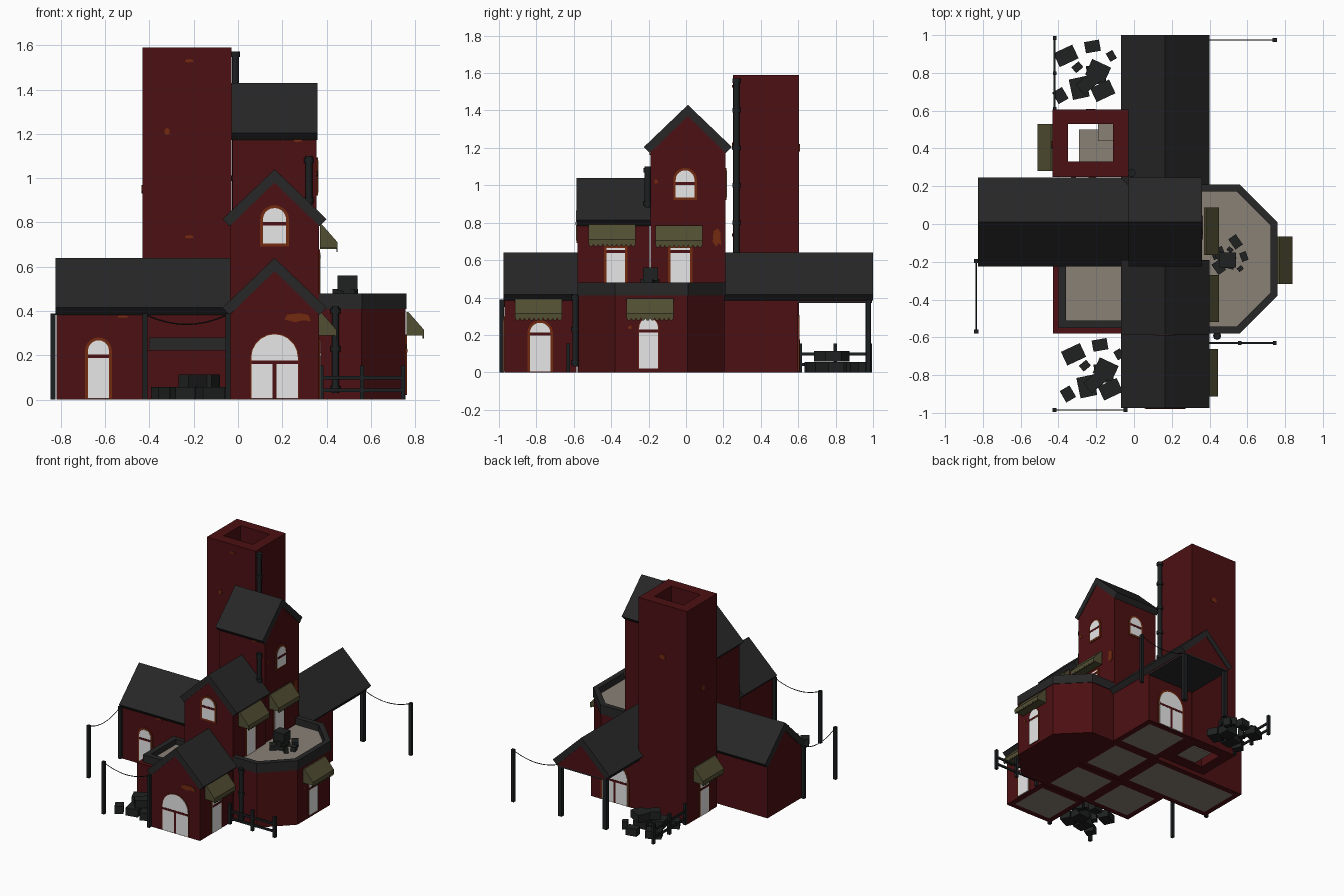
import bpy, bmesh, math
from mathutils import Matrix, Vector

if "Cube" in bpy.data.objects:
    bpy.data.objects.remove(bpy.data.objects["Cube"])

def mat(name, r, g, b):
    m = bpy.data.materials.new(name)
    m.diffuse_color = (r, g, b, 1)
    m.use_nodes = True
    m.node_tree.nodes["Principled BSDF"].inputs["Base Color"].default_value = m.diffuse_color
    return m

RED = mat("brick red", .072, .005, .006)
ROOF = mat("roof slate", .02, .02, .021)
FLOOR = mat("beige floor", .25, .22, .18)
GLASS = mat("pale glass", .8, .8, .8)
FRAME = mat("rust orange", .17, .024, .005)
CLOTH = mat("olive cloth", .085, .078, .034)
IRON = mat("dark iron", .012, .014, .015)
CRATE = mat("charcoal crate", .014, .015, .015)

def finish(name, bm, *mats):
    me = bpy.data.meshes.new(name)
    bm.to_mesh(me)
    bm.free()
    for m in mats:
        me.materials.append(m)
    ob = bpy.data.objects.new(name, me)
    bpy.context.collection.objects.link(ob)
    return ob

def place(axis, u, v, t):
    return {'x': (t, u, v), 'y': (u, t, v), 'z': (u, v, t)}[axis]

def prism(name, pts, axis, a, b, m, floor=False):
    """Extrude a 2D profile along an axis; floor insets a beige panel underneath."""
    bm = bmesh.new()
    lo = [bm.verts.new(place(axis, u, v, a)) for u, v in pts]
    hi = [bm.verts.new(place(axis, u, v, b)) for u, v in pts]
    n = len(pts)
    bm.faces.new(lo)
    bm.faces.new(hi)
    for i in range(n):
        j = (i + 1) % n
        bm.faces.new((lo[i], lo[j], hi[j], hi[i]))
    bmesh.ops.recalc_face_normals(bm, faces=bm.faces[:])
    if floor:
        under = [f for f in bm.faces if f.normal.z < -.9]
        bmesh.ops.inset_region(bm, faces=under, thickness=.06)
        for f in under:
            f.material_index = 1
    return finish(name, bm, m, FLOOR)

def rect(x0, x1, y0, y1):
    return [(x0, y0), (x1, y0), (x1, y1), (x0, y1)]

def box(name, x0, x1, y0, y1, z0, z1, m, floor=False):
    return prism(name, rect(x0, x1, y0, y1), 'z', z0, z1, m, floor)

def ring(name, outer, inner, z0, z1, m):
    """Upright wall between two matching outlines."""
    bm = bmesh.new()
    loops = [[bm.verts.new((x, y, z)) for x, y in p]
             for p, z in ((outer, z0), (outer, z1), (inner, z1), (inner, z0))]
    n = len(outer)
    for k in range(4):
        A, B = loops[k], loops[(k + 1) % 4]
        for i in range(n):
            j = (i + 1) % n
            bm.faces.new((A[i], A[j], B[j], B[i]))
    bmesh.ops.recalc_face_normals(bm, faces=bm.faces[:])
    return finish(name, bm, m)

def gable(name, axis, c, a, b, apex, z0=0.0):
    """Gabled wall block with its slate roof slabs."""
    e = apex - .255
    prism(name + "_walls", [(c - .2, z0), (c + .2, z0), (c + .2, e), (c, apex - .05), (c - .2, e)],
          axis, a + .005, b - .005, RED, z0 == 0)
    prism(name + "_roof", [(c, apex), (c + .235, apex - .225), (c + .203, apex - .257), (c, apex - .06),
                           (c - .203, apex - .257), (c - .235, apex - .225)], axis, a, b, ROOF)

def arch(c, w, z0, z1, round_top=True):
    h = w / 2
    if not round_top:
        return rect(c - h, c + h, z0, z1)
    return [(c - h, z0), (c + h, z0)] + [
        (c + h * math.cos(math.pi * i / 10), z1 - h + h * math.sin(math.pi * i / 10)) for i in range(11)]

def opening(name, axis, wall, s, c, w, z0, z1, bar=None, round_top=True, f=.013, split=None):
    """Pale pane, rust frame and cross bars as thin plates on a wall facing s along axis."""
    sill = f if z0 > .55 else 0
    prism(name + "_frame", arch(c, w + 2 * f, z0 - sill, z1 + f, round_top), axis, wall, wall + s * .006, FRAME)
    prism(name + "_pane", arch(c, w, z0, z1, round_top), axis, wall, wall + s * .008, GLASS)
    if bar:
        prism(name + "_bar", rect(c - w / 2, c + w / 2, bar - .008, bar + .008), axis, wall, wall + s * .0095, RED)
    if split:
        prism(name + "_split", rect(c - .009, c + .009, z0, split), axis, wall, wall + s * .0095, RED)

def awning(name, wall, s, c, z):
    """Sloped cloth hood with a scalloped valance."""
    prof = [(wall, z), (wall + s * .01, z), (wall + s * .08, z - .08), (wall + s * .08, z - .105), (wall, z - .105)]
    prism(name, prof, 'y', c - .125, c + .125, CLOTH)
    for i in range(10):
        y = c - .125 + .025 * i
        prism(name + "_scallop", [(y, z - .105), (y + .025, z - .105), (y + .018, z - .118), (y + .007, z - .118)],
              'x', wall + s * .074, wall + s * .08, CLOTH)

def tube(name, pts, r, m, sides=2):
    cu = bpy.data.curves.new(name, 'CURVE')
    cu.dimensions = '3D'
    cu.bevel_depth, cu.bevel_resolution, cu.use_fill_caps = r, sides, True
    sp = cu.splines.new('POLY')
    sp.points.add(len(pts) - 1)
    for p, q in zip(sp.points, pts):
        p.co = (*q, 1)
    cu.materials.append(m)
    ob = bpy.data.objects.new(name, cu)
    bpy.context.collection.objects.link(ob)

def pipe(name, x, y, z0, z1, collars):
    tube(name, [(x, y, z0), (x, y, z1)], .016, IRON)
    for z in collars:
        tube(name + "_collar", [(x, y, z - .012), (x, y, z + .012)], .022, IRON)

# gabled masses
gable("core", 'x', 0.01, -.03, .36, 1.43)
gable("left_wing", 'x', 0.01, -.825, -.03, .64)
gable("front_porch", 'y', .165, -.975, -.58, .64)
gable("front_hall", 'y', .165, -.585, -.19, 1.04)
gable("back_hall", 'y', .165, .2, .605, .64)
gable("back_canopy", 'y', .165, .6, 1.0, .64, .38)
box("canopy_ceiling", -.035, .365, .6, .995, .37, .385, ROOF)
for x in (-.035, .335):
    box("canopy_post", x, x + .03, .96, .99, 0, .38, IRON)

# chimney tower, open at the top
ring("chimney_tower", rect(-.432, -.03, .25, .605), rect(-.35, -.11, .33, .53), 0, 1.59, RED)
box("chimney_floor", -.29, -.11, .33, .5, .01, .02, FLOOR)
box("chimney_landing", -.19, -.11, .44, .53, .3, .31, FLOOR)

# terrace on the right with cut corners
def octo(d):
    k = d * .41
    return [(.35, .21 - d), (.56 - k, .21 - d), (.76 - d, .01 - k), (.76 - d, -.38 + k),
            (.56 - k, -.58 + d), (.35, -.58 + d)]
prism("terrace_walls", octo(.004), 'z', 0, .42, RED)
prism("terrace_floor", octo(.03), 'z', .415, .43, FLOOR)
ring("terrace_parapet", octo(0), octo(.038), .41, .48, ROOF)

# low annex on the left
box("annex_walls", -.43, -.035, -.58, -.19, 0, .225, RED, True)
box("annex_floor", -.37, -.04, -.52, -.19, .22, .24, FLOOR)
ring("annex_parapet", rect(-.4, -.04, -.55, -.19), rect(-.36, -.07, -.51, -.22), .22, .28, ROOF)

# doors and windows
opening("front_gate", 'y', -.97, -1, .165, .21, .005, .295, .168, f=.004, split=.16)
opening("back_gate", 'y', .6, 1, .165, .21, .005, .295, .168, f=.012, split=.16)
opening("left_door", 'y', -.19, -1, -.63, .095, .005, .268, .195)
opening("hall_window", 'y', -.58, -1, .165, .105, .705, .865, .795)
opening("core_window", 'x', .355, 1, -.005, .1, .935, 1.08, 1.01)
opening("core_back_window", 'y', .21, 1, .165, .1, .935, 1.08, 1.01)
opening("porch_door", 'x', .365, 1, -.78, .11, .005, .265, .205)
opening("terrace_door", 'x', .756, 1, -.2, .1, .02, .29, .22, f=.004)
opening("hall_door", 'x', .365, 1, -.375, .1, .43, .665, .645, False)
opening("core_door", 'x', .355, 1, -.03, .105, .43, .665, .645, False)
opening("tower_door", 'x', -.432, -1, .405, .1, .005, .3, .205)

# awnings
for n, w, s, c, z in (("terrace", .76, 1, -.192, .395), ("porch", .365, 1, -.788, .395),
                      ("hall", .37, 1, -.395, .79), ("core", .37, 1, -.038, .785),
                      ("tower", -.43, -1, .405, .395)):
    awning(n + "_awning", w, s, c, z)

# exposed brick patches
def patch(axis, wall, s, u, v, w, h):
    shape = [(-.5, -.2), (-.1, -.5), (.2, -.3), (.5, -.4), (.4, .3), (.1, .5), (-.4, .35)]
    prism("brick_patch", [(u + a * w, v + b * h) for a, b in shape], axis, wall, wall + s * .004, FRAME)
for a in (('y', -.97, -1, .27, .37, .12, .04), ('y', .25, -1, -.32, 1.21, .025, .035),
          ('y', .25, -1, -.22, .735, .04, .015), ('y', .25, -1, -.22, 1.53, .04, .015),
          ('y', -.19, -1, .27, 1.17, .04, .015), ('y', -.19, -1, -.52, .375, .05, .012),
          ('x', .355, 1, .165, .72, .045, .1), ('x', .355, 1, -.16, 1.02, .02, .025),
          ('x', .756, 1, -.3, .24, .02, .02), ('x', -.432, -1, .42, .95, .04, .04),
          ('y', .605, 1, -.23, 1.2, .05, .04)):
    patch(*a)

# drain pipes
pipe("tower_pipe", -.012, .27, .6, 1.57, (.8, 1.0, 1.2, 1.4, 1.56))
pipe("core_pipe", .32, -.205, .88, 1.1, (.9, 1.08))
pipe("terrace_pipe", .44, -.592, .03, .42, (.05, .23, .4))

# fences
def fence(name, x0, y0, x1, y1):
    for k in (0, .5, 1):
        x, y = x0 + (x1 - x0) * k, y0 + (y1 - y0) * k
        box(name + "_post", x - .01, x + .01, y - .01, y + .01, 0, .155, IRON)
    for z in (.035, .09):
        box(name + "_rail", x0 - .005, x1 + .005, y0 - .005, y1 + .005, z, z + .016, IRON)
fence("front_fence", .375, -.63, .745, -.63)
fence("back_fence", -.42, .61, -.42, .985)

# poles and hanging cables
for x, y in ((-.835, -.195), (-.835, -.57), (-.42, -.985), (-.045, -.985), (.745, .975)):
    box("cable_pole", x - .011, x + .011, y - .011, y + .011, 0, .39, IRON)
for a, b in (((-.835, -.195), (-.835, -.57)), ((-.42, -.985), (-.045, -.985)), ((.35, .975), (.745, .975))):
    pts = []
    for i in range(13):
        k = i / 12
        pts.append((a[0] + (b[0] - a[0]) * k, a[1] + (b[1] - a[1]) * k, .385 - .18 * k * (1 - k)))
    tube("hanging_cable", pts, .003, IRON, 0)

# crate piles: x, y, length, width, turn, level
CRATES = [(-.32, -.69, .11, .08, 25, 0), (-.18, -.64, .08, .06, 10, 0), (-.26, -.75, .05, .04, 40, 0),
          (-.08, -.69, .04, .05, 30, 0), (-.35, -.9, .06, .07, 30, 0), (-.25, -.86, .09, .11, 12, 0),
          (-.15, -.77, .11, .09, -25, 1), (-.125, -.875, .11, .08, 25, 0), (-.2, -.83, .12, .07, 40, 1),
          (-.16, -.79, .1, .1, 5, 0)]
def pile(name, ox, oy, oz, s, turn=0):
    bm = bmesh.new()
    base = Matrix.Translation((ox, oy, oz)) @ Matrix.Rotation(math.radians(turn), 4, 'Z') @ Matrix.Scale(s, 4)
    for x, y, l, w, r, lv in CRATES:
        m = (base @ Matrix.Translation((x + .21, y + .79, .028 + lv * .058))
             @ Matrix.Rotation(math.radians(r), 4, 'Z') @ Matrix.Diagonal((l, w, .056, 1)))
        bmesh.ops.create_cube(bm, size=1, matrix=m)
    finish(name, bm, CRATE)
pile("front_crates", -.21, -.79, 0, 1)
pile("back_crates", -.25, .79, 0, 1)
pile("terrace_crates", .49, -.17, .43, .6, -80)
box("terrace_crate_top", .45, .54, -.23, -.15, .49, .56, CRATE)
